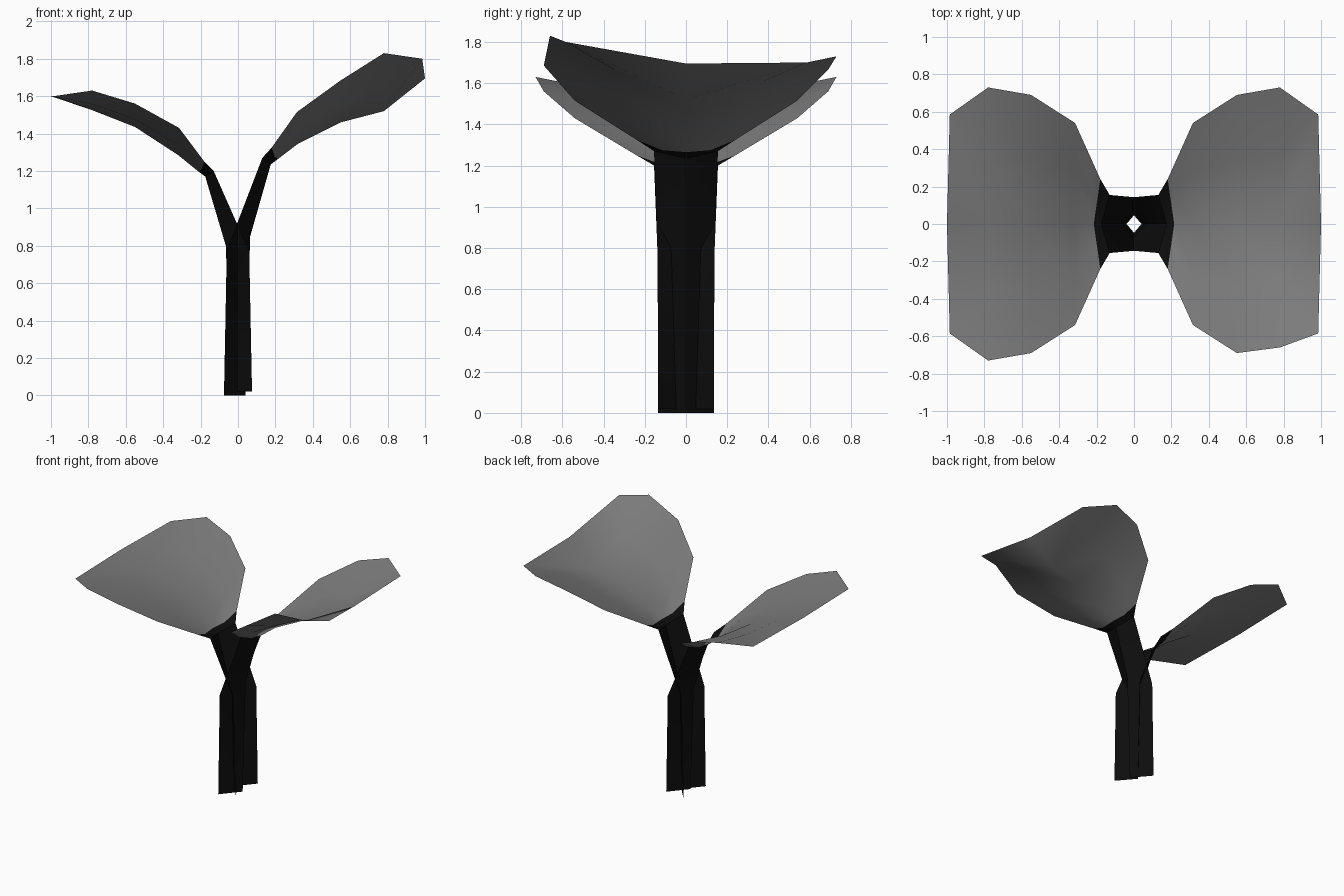
import bpy
import bmesh
import math
from mathutils import Vector

cube = bpy.data.objects.get("Cube")
if cube:
    bpy.data.objects.remove(cube, do_unlink=True)


def make_material(name, color):
    material = bpy.data.materials.new(name)
    material.use_nodes = True
    material.diffuse_color = color
    material.node_tree.nodes["Principled BSDF"].inputs["Base Color"].default_value = color
    return material


stem_material = make_material("stem black", (0.004, 0.004, 0.004, 1))
blade_material = make_material("leaf grey", (0.2, 0.2, 0.2, 1))

# Shared outline, base to tip: keel x, rim x, rim half width
OUTLINE = [
    (0.04, -0.075, 0.135),
    (0.065, -0.06, 0.138),
    (0.175, 0.13, 0.155),
    (0.215, 0.18, 0.24),
    (0.32, 0.315, 0.54),
    (0.55, 0.55, 0.69),
    (0.78, 0.78, 0.73),
    (1, 0.985, 0.585),
]
# Heights of keel and rim on each sprout leaf
LEFT_KEEL = [0, 0.85, 1.235, 1.265, 1.345, 1.46, 1.52, 1.695]
LEFT_RIM = [0, 0.775, 1.27, 1.325, 1.515, 1.665, 1.73, 1.7]
RIGHT_KEEL = [0.02, 0.8, 1.17, 1.2, 1.285, 1.435, 1.525, 1.6]
RIGHT_RIM = [0.02, 0.77, 1.2, 1.25, 1.43, 1.56, 1.63, 1.6]
COLLAR = 3  # row where the stem colour ends


def build_leaf(name, direction, keel_heights, rim_heights, front_lift, front_tuck):
    """One folded sheet running from the foot of the stem to the leaf tip."""
    bm = bmesh.new()
    rows = []
    last = len(OUTLINE) - 1
    for index, (keel_x, rim_x, width) in enumerate(OUTLINE):
        keel = Vector((keel_x * direction, 0, keel_heights[index]))
        rims = []
        for side in (-1, 1):
            rim = Vector((rim_x * direction, side * width, rim_heights[index]))
            if side < 0:
                rim.z += front_lift.get(index, 0)
                rim.y += front_tuck.get(index, 0)
            rims.append(rim)
        points = [rims[0], keel, rims[1]]
        if index < last:
            # Halfway points sag a little so that the blade is cupped
            middles = [keel.lerp(rim, 0.5) for rim in rims]
            if index >= COLLAR:
                for middle in middles:
                    middle.z -= 0.02
            points = [rims[0], middles[0], keel, middles[1], rims[1]]
        rows.append([bm.verts.new(point) for point in points])

    def add_face(verts, material_index):
        if direction < 0:
            verts = verts[::-1]
        face = bm.faces.new(verts)
        face.material_index = material_index

    # Strips of the stem and blade
    for index in range(last - 1):
        lower, upper = rows[index], rows[index + 1]
        for a in range(len(lower) - 1):
            add_face([lower[a], upper[a], upper[a + 1], lower[a + 1]][::-1],
                     int(index >= COLLAR))

    # Folded tip
    row, (front, point, back) = rows[-2], rows[-1]
    for triangle in ([row[0], row[1], front], [row[1], row[2], front],
                     [row[2], point, front], [row[2], back, point],
                     [row[2], row[3], back], [row[3], row[4], back]):
        add_face(triangle, 1)

    # Blade faces point upward
    bm.normal_update()
    if sum(f.normal.z for f in bm.faces if f.material_index) < 0:
        bmesh.ops.reverse_faces(bm, faces=bm.faces[:])
    bmesh.ops.recalc_face_normals(bm, faces=bm.faces[:])
    bm.normal_update()
    if sum(f.normal.z for f in bm.faces if f.material_index) < 0:
        bmesh.ops.reverse_faces(bm, faces=bm.faces[:])

    mesh = bpy.data.meshes.new(name)
    bm.to_mesh(mesh)
    bm.free()
    mesh.materials.append(stem_material)
    mesh.materials.append(blade_material)
    leaf = bpy.data.objects.new(name, mesh)
    bpy.context.collection.objects.link(leaf)
    bpy.ops.object.select_all(action="DESELECT")
    leaf.select_set(True)
    bpy.context.view_layer.objects.active = leaf
    bpy.ops.object.shade_smooth_by_angle(angle=math.radians(35))
    return leaf


# The taller leaf has its front corner raised
build_leaf("left_leaf", 1, LEFT_KEEL, LEFT_RIM,
           {5: 0.02, 6: 0.1, 7: 0.1}, {6: 0.07})
build_leaf("right_leaf", -1, RIGHT_KEEL, RIGHT_RIM, {}, {})
